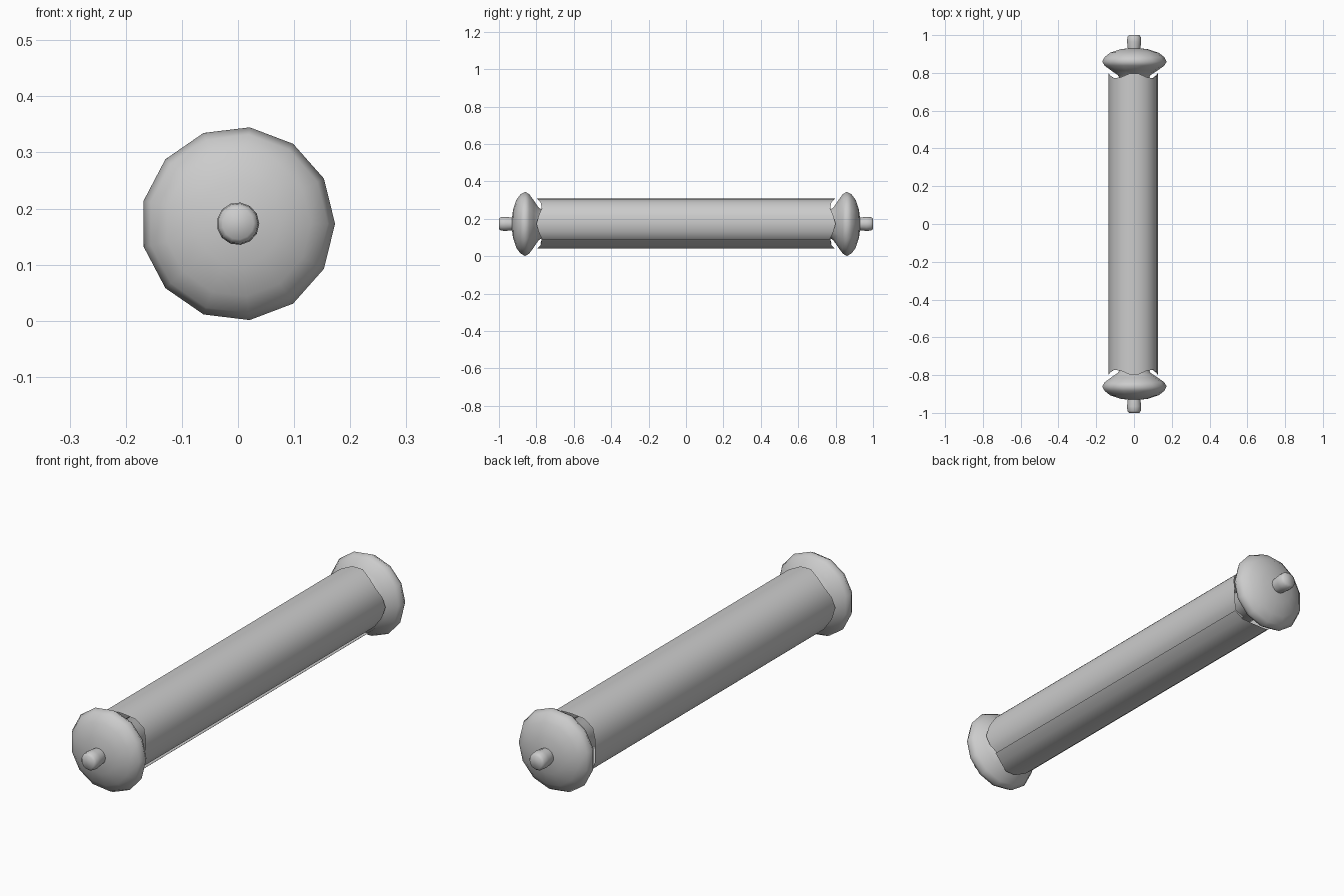
import bpy, bmesh
from math import sin, cos, pi, radians

if "Cube" in bpy.data.objects:
    bpy.data.objects.remove(bpy.data.objects["Cube"])

CZ = 0.173      # height of the scroll axis
SIDES = 13


def make(name, bm, angle):
    me = bpy.data.meshes.new(name)
    bm.to_mesh(me)
    bm.free()
    ob = bpy.data.objects.new(name, me)
    bpy.context.collection.objects.link(ob)
    bpy.ops.object.select_all(action='DESELECT')
    ob.select_set(True)
    bpy.context.view_layer.objects.active = ob
    bpy.ops.object.shade_smooth_by_angle(angle=radians(angle))
    return ob


def lathe(name, profile):
    """Turn (radius, y) points around the scroll axis and cap both ends."""
    bm = bmesh.new()
    rings = [[bm.verts.new((r * cos(2 * pi * i / SIDES), y, CZ + r * sin(2 * pi * i / SIDES)))
              for i in range(SIDES)] for r, y in profile]
    for a, b in zip(rings, rings[1:]):
        for i in range(SIDES):
            j = (i + 1) % SIDES
            bm.faces.new((a[i], a[j], b[j], b[i]))
    bm.faces.new(rings[0])
    bm.faces.new(rings[-1])
    bmesh.ops.recalc_face_normals(bm, faces=bm.faces)
    return make(name, bm, 60)


# Turned roller: finial, disc and neck at each end, one rod between
half = [(0.028, -1.0), (0.036, -0.99), (0.038, -0.965), (0.034, -0.93),
        (0.075, -0.925), (0.130, -0.907), (0.160, -0.884), (0.173, -0.86),
        (0.160, -0.838), (0.125, -0.813), (0.088, -0.788), (0.07, -0.76)]
lathe("roller", half + [(r, -y) for r, y in reversed(half)])

# Rolled sheet: one overlapping turn with wavy ends
radii = [(-60, 0.120), (-40, 0.124), (0, 0.127), (90, 0.137), (180, 0.136),
         (270, 0.134), (320, 0.131)]


def radius(deg):
    for (d0, r0), (d1, r1) in zip(radii, radii[1:]):
        if deg <= d1:
            return r0 + (r1 - r0) * (deg - d0) / (d1 - d0)


bm = bmesh.new()
rows = []
for deg in range(-60, 321, 20):
    t = radians(deg)
    r = radius(deg)
    y = 0.785 + 0.015 * cos(4 * t)
    x, z = r * cos(t), CZ + r * sin(t)
    rows.append((bm.verts.new((x, -y, z)), bm.verts.new((x, y, z))))
for (a, b), (c, d) in zip(rows, rows[1:]):
    bm.faces.new((a, b, d, c))
bmesh.ops.recalc_face_normals(bm, faces=bm.faces)
make("rolled_sheet", bm, 40)
